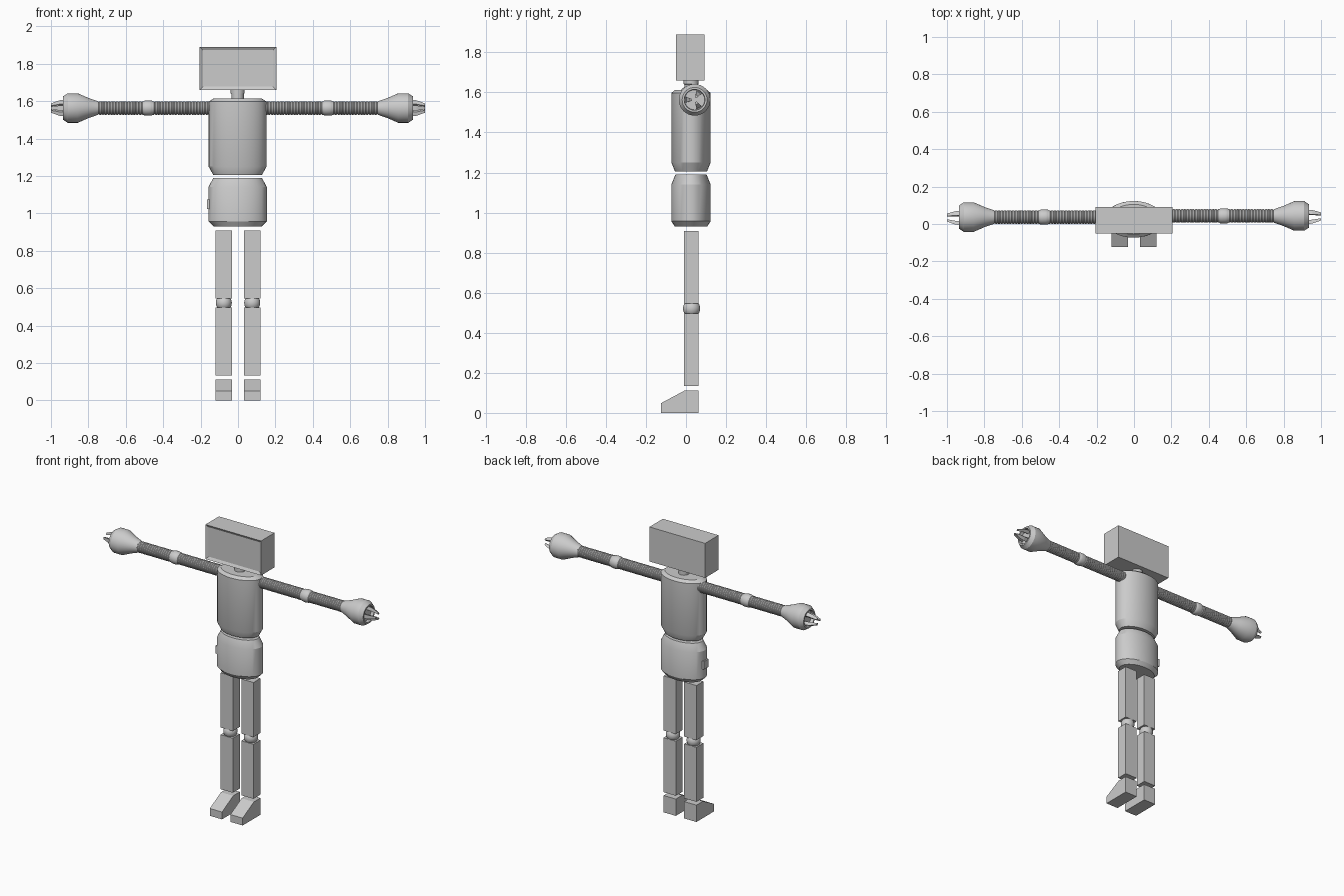
import bpy, bmesh, math
from mathutils import Matrix, Vector

if "Cube" in bpy.data.objects:
    bpy.data.objects.remove(bpy.data.objects["Cube"])


def finish(bm, name, smooth=None):
    bmesh.ops.recalc_face_normals(bm, faces=bm.faces)
    me = bpy.data.meshes.new(name)
    bm.to_mesh(me)
    bm.free()
    ob = bpy.data.objects.new(name, me)
    bpy.context.collection.objects.link(ob)
    if smooth:
        bpy.ops.object.select_all(action='DESELECT')
        ob.select_set(True)
        bpy.context.view_layer.objects.active = ob
        bpy.ops.object.shade_smooth_by_angle(angle=math.radians(smooth))
    return ob


def box(name, x, y, z):
    bm = bmesh.new()
    bmesh.ops.create_cube(bm, size=1)
    for v in bm.verts:
        for i, (a, b) in enumerate((x, y, z)):
            v.co[i] = a if v.co[i] < 0 else b
    return finish(bm, name)


def lathe(name, rings, matrix, sides=32, smooth=25):
    """Stack of rings (height, radius_a, radius_b) along local z, capped."""
    bm = bmesh.new()
    loops = []
    for h, ra, rb in rings:
        loops.append([bm.verts.new((ra * math.cos(t), rb * math.sin(t), h))
                      for t in (2 * math.pi * i / sides for i in range(sides))])
    for lo, hi in zip(loops, loops[1:]):
        for i in range(sides):
            j = (i + 1) % sides
            bm.faces.new((lo[i], lo[j], hi[j], hi[i]))
    bm.faces.new(loops[0][::-1])
    bm.faces.new(loops[-1])
    bm.transform(matrix)
    return finish(bm, name, smooth)


def ribbed(a, b, r, pitch=0.015, depth=0.003):
    n = round((b - a) / pitch)
    p = (b - a) / n
    rings = []
    for i in range(n):
        for f, d in ((0, depth), (0.25, 0), (0.75, 0)):
            rings.append((a + (i + f) * p, r - d, r - d))
    return rings + [(b, r - depth, r - depth)]


# head with recessed screen
head = box("head", (-0.205, 0.205), (-0.05, 0.092), (1.66, 1.89))
bm = bmesh.new()
bm.from_mesh(head.data)
bm.faces.ensure_lookup_table()
front = min(bm.faces, key=lambda f: f.calc_center_median().y)
bmesh.ops.inset_region(bm, faces=[front], thickness=0.024)
for v in front.verts:
    v.co.y += 0.01
bm.to_mesh(head.data)
bm.free()

# neck, chest and pelvis
mid = Matrix.Translation((-0.002, 0.025, 0))
lathe("neck", [(1.59, .033, .033), (1.64, .033, .033), (1.642, .037, .037), (1.665, .037, .037)], mid)
lathe("chest", [(1.205, .13, .08), (1.25, .155, .098), (1.597, .155, .098), (1.613, .13, .08)], mid)
lathe("pelvis", [(0.93, .128, .08), (0.957, .156, .098), (1.14, .156, .098), (1.19, .13, .078)], mid)
box("hip_plate", (-0.166, -0.14), (0.0, 0.05), (1.022, 1.075))

for s, side in ((-1, "left"), (1, "right")):
    # arm parts run outward along x
    arm = Matrix.Translation((0, 0.04 + 0.003 * s, 1.563)) @ Matrix.Rotation(s * math.pi / 2, 4, 'Y')
    lathe(side + "_upper_arm", ribbed(0.13, 0.46, .036), arm, 24)
    lathe(side + "_forearm", ribbed(0.50, 0.76, .036), arm, 24)
    elbow = [(.453, .034), (.46, .039), (.472, .041), (.489, .041), (.501, .039), (.508, .034)]
    lathe(side + "_elbow", [(h, r, r) for h, r in elbow], arm, 24, 35)
    # flared hand cup with a recessed end
    cup = [(.748, .036), (.8, .054), (.857, .079), (.91, .079), (.936, .062), (.936, .052), (.915, .05)]
    lathe(side + "_hand", [(h, r, r) for h, r in cup], arm)

    # three tapering claws
    bm = bmesh.new()
    for k in range(3):
        turn = Matrix.Rotation(math.radians(30 + 120 * k), 3, 'Z')
        ends = []
        for h, r0, r1, w in ((.91, .022, .046, .015), (.955, .02, .04, .013), (1.0, .012, .024, .008)):
            ends.append([bm.verts.new(turn @ Vector(c)) for c in
                         ((r0, -w * .5, h), (r1, -w, h), (r1, w, h), (r0, w * .5, h))])
        for lo, hi in zip(ends, ends[1:]):
            for i in range(4):
                j = (i + 1) % 4
                bm.faces.new((lo[i], lo[j], hi[j], hi[i]))
        bm.faces.new(ends[0])
        bm.faces.new(ends[-1])
    bm.transform(arm)
    finish(bm, side + "_claws")

    # leg
    cx = 0.076 * s
    xs = (cx - 0.045, cx + 0.045)
    box(side + "_thigh", xs, (-0.01, 0.063), (0.545, 0.909))
    box(side + "_shin", xs, (-0.01, 0.063), (0.134, 0.497))
    bm = bmesh.new()
    bmesh.ops.create_uvsphere(bm, u_segments=24, v_segments=16, radius=0.043)
    bm.transform(Matrix.Translation((cx, 0.028, 0.521)))
    finish(bm, side + "_knee", 40)

    # wedge foot from its side profile
    bm = bmesh.new()
    profile = [(.063, 0), (.063, .112), (-.006, .112), (-.124, .049), (-.124, 0)]
    face = bm.faces.new([bm.verts.new((xs[0], y, z)) for y, z in profile])
    ext = bmesh.ops.extrude_face_region(bm, geom=[face], use_keep_orig=True)
    for g in ext["geom"]:
        if isinstance(g, bmesh.types.BMVert):
            g.co.x = xs[1]
    finish(bm, side + "_foot")
